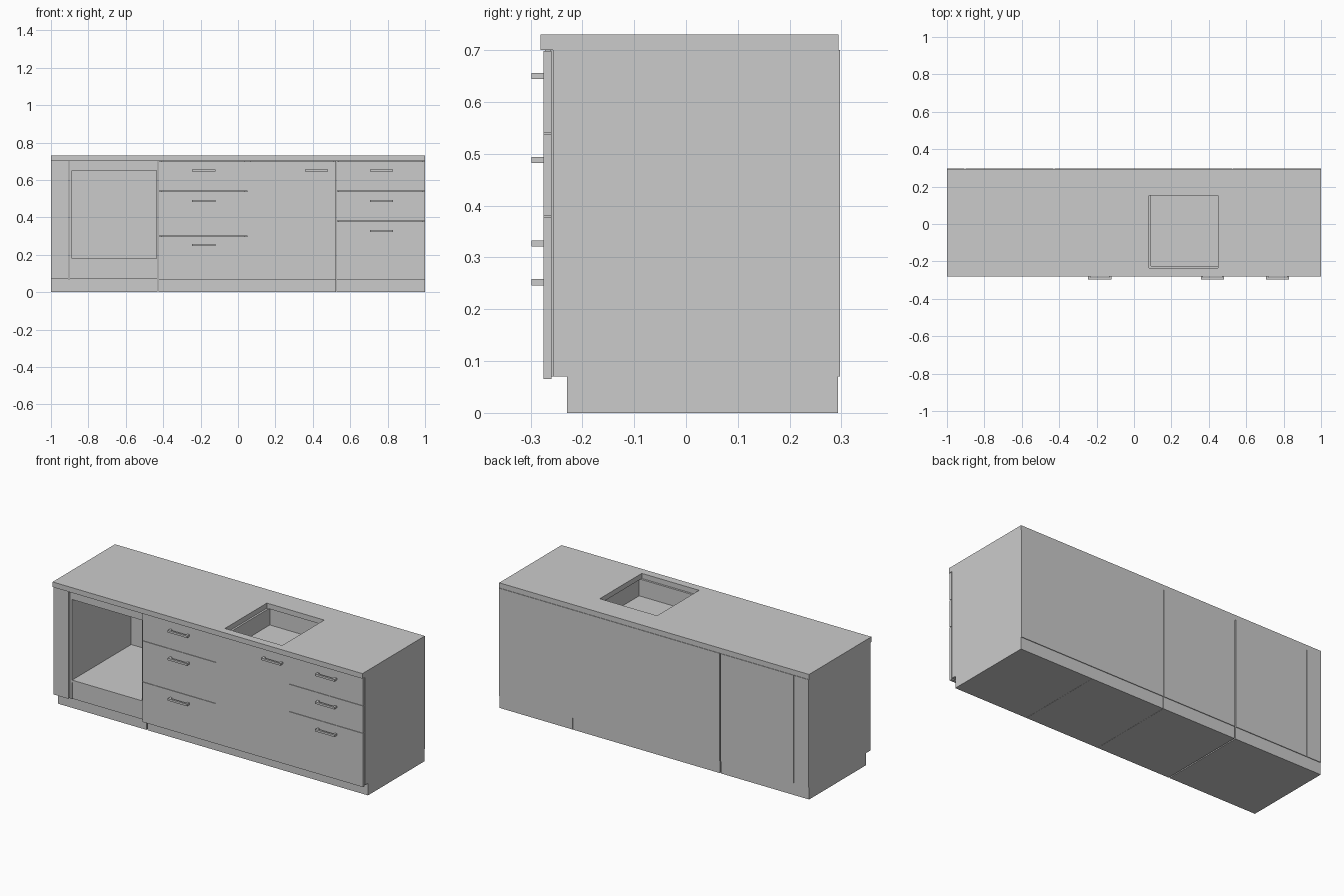
import bpy, bmesh
from mathutils import Vector

if "Cube" in bpy.data.objects:
    bpy.data.objects.remove(bpy.data.objects["Cube"])


def box(name, x, y, z):
    """Axis-aligned box from three (min, max) ranges."""
    bm = bmesh.new()
    bmesh.ops.create_cube(bm, size=1)
    c = Vector([(a + b) / 2 for a, b in (x, y, z)])
    for v in bm.verts:
        v.co = Vector([v.co[i] * (r[1] - r[0]) for i, r in enumerate((x, y, z))])
    me = bpy.data.meshes.new(name)
    bm.to_mesh(me)
    bm.free()
    ob = bpy.data.objects.new(name, me)
    ob.location = c
    bpy.context.collection.objects.link(ob)
    return ob


def cut(ob, x, y, z):
    """Cut a box-shaped hole, then discard the cutter."""
    cutter = box("cutter", x, y, z)
    cutter.hide_render = True
    mod = ob.modifiers.new("hole", "BOOLEAN")
    mod.operation = "DIFFERENCE"
    mod.solver = "EXACT"
    mod.object = cutter
    bpy.context.view_layer.objects.active = ob
    bpy.ops.object.modifier_apply(modifier=mod.name)
    bpy.data.objects.remove(cutter, do_unlink=True)


T = 0.015                       # board thickness
FRONT, BACK = -0.257, 0.297     # carcass depth
LOW, HIGH = 0.07, 0.70          # carcass height
DOOR = (-0.275, -0.26)          # door front thickness


def carcass(name, x0, x1):
    y, z = (FRONT, BACK), (LOW, HIGH)
    box(name + "_left_side", (x0, x0 + T), y, z)
    box(name + "_right_side", (x1 - T, x1), y, z)
    box(name + "_bottom", (x0 + T, x1 - T), y, (LOW, LOW + T))
    box(name + "_back", (x0 + T, x1 - T), (BACK - T, BACK), (LOW + T, HIGH))


def plinth(name, x0, x1):
    box(name + "_plinth", (x0, x1), (-0.23, 0.293), (0, LOW))


def handle(name, x, z):
    zr = (z - 0.006, z + 0.006)
    box(name + "_bar", (x - 0.062, x + 0.062), (-0.298, -0.287), zr)
    for s in (-1, 1):
        px = x + s * 0.056
        box(name + "_post", (px - 0.006, px + 0.006), (-0.288, -0.274), zr)


# Left filler column
box("filler_column", (-1, -0.905), (-0.272, BACK), (LOW, HIGH))
plinth("filler", -1, -0.902)

# Oven housing with open niche
ox0, ox1 = -0.902, -0.431
oy = (-0.262, BACK)
box("oven_left_side", (ox0, ox0 + T), oy, (LOW, HIGH))
box("oven_right_side", (ox1 - 0.006, ox1), oy, (LOW, HIGH))
inner = (ox0 + T, ox1 - 0.006)
box("oven_top", inner, oy, (0.65, HIGH))
box("oven_shelf", inner, oy, (0.165, 0.18))
box("oven_back", inner, (BACK - T, BACK), (0.18, 0.65))
box("oven_lower_front", inner, (-0.258, BACK), (LOW, 0.165))
plinth("oven", ox0, ox1)

# Drawer and sink units: x range, front split heights, handle x, handle heights
units = [
    ("drawer_unit", -0.424, 0.05, (0.065, 0.30, 0.54, 0.70), -0.183, (0.252, 0.488, 0.65)),
    ("sink_unit", 0.051, 0.525, (0.065, 0.70), 0.42, (0.65,)),
    ("right_unit", 0.526, 1.0, (0.065, 0.38, 0.54, 0.70), 0.768, (0.327, 0.488, 0.65)),
]
for name, x0, x1, splits, hx, hzs in units:
    carcass(name, x0, x1)
    plinth(name, x0, x1)
    for z0, z1, hz in zip(splits, splits[1:], hzs):
        box(name + "_front", (x0, x1), DOOR, (z0, z1 - 0.002))
        handle(name + "_handle", hx, hz)

# Worktop with sink opening
top = box("worktop", (-1, 1), (-0.281, 0.294), (0.70, 0.73))
cut(top, (0.08, 0.45), (-0.235, 0.152), (0.6, 0.8))

# Sink basin below the opening
basin = box("sink_basin", (0.075, 0.47), (-0.24, 0.175), (0.585, 0.699))
cut(basin, (0.09, 0.46), (-0.225, 0.165), (0.60, 0.8))
